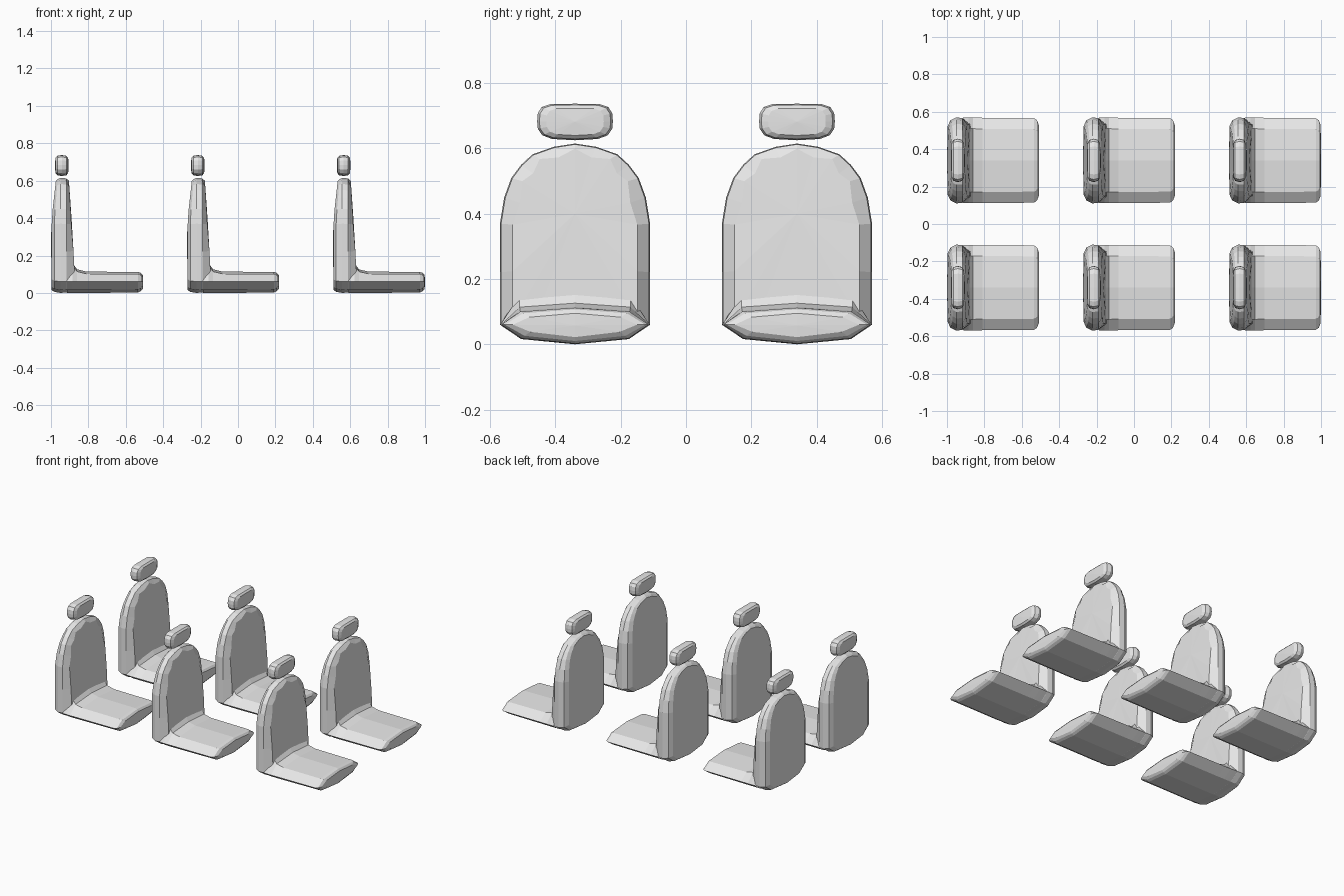
import bpy, bmesh

if "Cube" in bpy.data.objects:
    bpy.data.objects.remove(bpy.data.objects["Cube"])

grey = bpy.data.materials.new("light_grey_upholstery")
grey.diffuse_color = (0.8, 0.8, 0.8, 1)
grey.use_nodes = True
grey.node_tree.nodes["Principled BSDF"].inputs["Base Color"].default_value = grey.diffuse_color


def mirrored(half):
    """Closed (y, z) loop from a half outline running bottom centre to top centre."""
    return half + [(-y, z) for y, z in reversed(half[1:-1])]


def loft(name, rings, start=None, end=None):
    """Skin matching closed rings; optional end points close it with a fan."""
    bm = bmesh.new()
    loops = [[bm.verts.new(p) for p in r] for r in rings]
    n = len(loops[0])
    for a, b in zip(loops, loops[1:]):
        for i in range(n):
            j = (i + 1) % n
            bm.faces.new((a[i], a[j], b[j], b[i]))
    for tip, ring in ((start, loops[0]), (end, loops[-1])):
        if tip:
            v = bm.verts.new(tip)
            for i in range(n):
                bm.faces.new((v, ring[i], ring[(i + 1) % n]))
    # cushion is open where it enters the backrest: orient from the seams
    bmesh.ops.recalc_face_normals(bm, faces=bm.faces)
    me = bpy.data.meshes.new(name)
    bm.to_mesh(me)
    bm.free()
    me.materials.append(grey)
    return me


def ring(outline, xf, sy=1, sz=1, zc=0.3, zig=0):
    """Scale an outline about its centre and place it at depth xf(z); zig scallops it."""
    pts = []
    for i, (y, z) in enumerate(outline):
        k = 1 - (zig if i % 2 and z > zc else 0)
        y2, z2 = y * sy * k, zc + (z - zc) * sz * k
        pts.append((xf(z2), y2, z2))
    return pts


# Backrest: arched outline, domed back, scalloped front panel
back = mirrored([(0, 0), (0.165, 0.016), (0.23, 0.06), (0.23, 0.22), (0.23, 0.37),
                 (0.217, 0.45), (0.195, 0.51), (0.165, 0.55), (0.13, 0.582),
                 (0.065, 0.605), (0, 0.615)])
front_x = lambda z: 0.128 - 0.08 * max(0, min(z, 0.38) - 0.13) - 0.06 * max(0, z - 0.4)
rear_x = lambda z: 0.004 + 0.11 * max(0, z - 0.4)
backrest = loft("backrest", [
    ring(back, rear_x, 0.8, 0.95),
    ring(back, lambda z: 0.018 + 0.09 * max(0, z - 0.4), 0.93, 0.98),
    ring(back, lambda z: 0.05),
    ring(back, lambda z: 0.082, 0.985, 0.992),
    ring(back, front_x, 0.83, 0.95, zig=0.06)],
    (0, 0, 0.3), (0.11, 0, 0.40))


# Cushion: lens-like section swept forward, with a fillet up the backrest
def section(x, w, bottom, top):
    half = [(0, bottom), (w * 0.72, bottom + 0.016), (w, 0.06),
            (w * 0.74, top - 0.012), (0, top)]
    return [(x, y, z) for y, z in mirrored(half)]


cushion = loft("cushion", [
    section(0.085, 0.228, 0, 0.17), section(0.115, 0.229, 0, 0.16),
    section(0.14, 0.229, 0, 0.126), section(0.19, 0.228, 0, 0.114),
    section(0.465, 0.226, 0.002, 0.112),
    section(0.481, 0.215, 0.01, 0.107), section(0.491, 0.19, 0.022, 0.095)],
    end=(0.493, 0, 0.058))

# Headrest: small faceted pillow
pillow = mirrored([(0, 0.625), (0.07, 0.629), (0.1, 0.64), (0.114, 0.66), (0.116, 0.683),
                   (0.114, 0.708), (0.102, 0.727), (0.075, 0.736), (0, 0.737)])
headrest = loft("headrest", [
    ring(pillow, lambda z: 0.024, 0.76, 0.74, 0.682),
    ring(pillow, lambda z: 0.034, 0.94, 0.93, 0.682),
    ring(pillow, lambda z: 0.058, 1, 1, 0.682),
    ring(pillow, lambda z: 0.082, 0.94, 0.93, 0.682),
    ring(pillow, lambda z: 0.092, 0.76, 0.74, 0.682)],
    (0.021, 0, 0.682), (0.095, 0, 0.682))

# Three rows of two seats
for row, x in enumerate((-1.0, -0.273, 0.507)):
    for side, y in (("right", -0.34), ("left", 0.34)):
        for me in (backrest, cushion, headrest):
            ob = bpy.data.objects.new(f"{me.name}_row{row + 1}_{side}", me)
            ob.location = (x, y, 0)
            bpy.context.collection.objects.link(ob)
